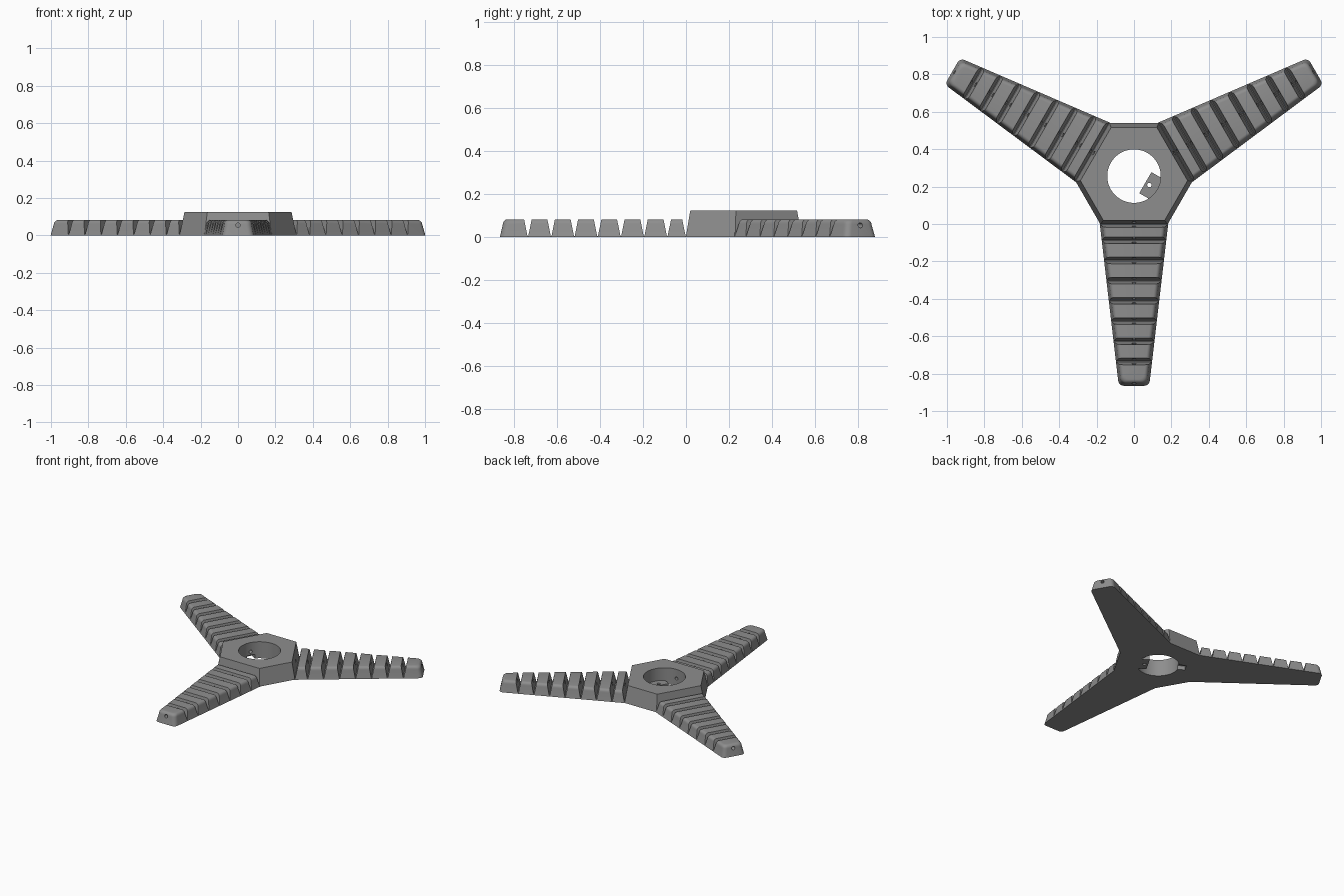
import bpy, bmesh, math
from mathutils import Matrix, Vector

if "Cube" in bpy.data.objects:
    bpy.data.objects.remove(bpy.data.objects["Cube"])

CY = 0.256                       # hub centre on y
ARM_ANGLES = (0, 120, 240)       # first arm points to the front
TIP, ARM_H, HUB_H = 1.121, 0.083, 0.124

grey = bpy.data.materials.new("grey_plastic")
grey.diffuse_color = (0.27, 0.27, 0.27, 1)
grey.use_nodes = True
grey.node_tree.nodes["Principled BSDF"].inputs["Base Color"].default_value = grey.diffuse_color


def placed(angle):
    """Local +x runs outward along an arm."""
    return Matrix.Translation((0, CY, 0)) @ Matrix.Rotation(math.radians(angle - 90), 4, 'Z')


def loft(bm, rings):
    """Closed solid through rings of equal point count."""
    vs = [[bm.verts.new(p) for p in r] for r in rings]
    n = len(vs[0])
    for a, b in zip(vs, vs[1:]):
        for i in range(n):
            j = (i + 1) % n
            bm.faces.new((a[i], a[j], b[j], b[i]))
    bm.faces.new(vs[0][::-1])
    bm.faces.new(vs[-1])


def finish(bm, name, matrix=Matrix()):
    bmesh.ops.recalc_face_normals(bm, faces=bm.faces)
    bm.transform(matrix)
    me = bpy.data.meshes.new(name)
    bm.to_mesh(me)
    bm.free()
    me.materials.append(grey)
    ob = bpy.data.objects.new(name, me)
    bpy.context.collection.objects.link(ob)
    return ob


def cut(ob, cutter):
    bpy.context.view_layer.objects.active = ob
    m = ob.modifiers.new("cut", 'BOOLEAN')
    m.operation, m.solver, m.object = 'DIFFERENCE', 'EXACT', cutter
    bpy.ops.object.modifier_apply(modifier=m.name)
    bpy.data.objects.remove(cutter)


def cylinder(name, r, z0, z1, n, matrix):
    bm = bmesh.new()
    loft(bm, [[(r * math.cos(k * math.tau / n), r * math.sin(k * math.tau / n), z)
               for k in range(n)] for z in (z0, z1)])
    return finish(bm, name, matrix)


def box(name, x0, x1, y, z0, z1, matrix):
    bm = bmesh.new()
    loft(bm, [[(x0, -y, z), (x1, -y, z), (x1, y, z), (x0, y, z)] for z in (z0, z1)])
    return finish(bm, name, matrix)


def cable_bore(angle):
    turn = Matrix.Translation((0, 0, 0.055)) @ Matrix.Rotation(math.pi / 2, 4, 'Y')
    return cylinder("bore_cutter", 0.012, 0.05, 1.2, 16, placed(angle) @ turn)


def arm_ring(z, inset):
    """Tapered plan outline with rounded tip corners."""
    half = lambda d: 0.183 - (d - 0.256) * 0.1133 - inset
    end, r = TIP - inset, 0.03
    side = [(0.225, half(0.225))]
    for k in range(6):
        t = math.pi / 2 * (1 - k / 5)
        side.append((end - r + r * math.cos(t), half(end) - r + r * math.sin(t)))
    return [(x, -y, z) for x, y in side] + [(x, y, z) for x, y in reversed(side)]


def smooth(ob):
    bpy.ops.object.select_all(action='DESELECT')
    ob.select_set(True)
    bpy.context.view_layer.objects.active = ob
    bpy.ops.object.shade_smooth_by_angle(angle=math.radians(30))


# Segmented arms with rounded shoulders, V grooves and a cable bore
for i, angle in enumerate(ARM_ANGLES):
    bm = bmesh.new()
    profile = [(0, 0), (0.058, 0.013)]
    for k in range(1, 6):
        t = k / 5 * math.pi / 2
        profile.append((0.058 + 0.025 * math.sin(t), 0.013 + 0.022 * (1 - math.cos(t))))
    loft(bm, [arm_ring(z, s) for z, s in profile])
    arm = finish(bm, f"arm_{i + 1}", placed(angle))

    bm = bmesh.new()
    for d in [0.256] + [0.343 + 0.108 * k for k in range(7)]:
        loft(bm, [[(d - 0.021, y, 0.1), (d - 0.002, y, 0.006), (d + 0.002, y, 0.006),
                   (d + 0.021, y, 0.1)] for y in (-0.3, 0.3)])
    cut(arm, finish(bm, "groove_cutter", placed(angle)))
    cut(arm, cable_bore(angle))
    smooth(arm)

# Six-sided hub with sloping walls
bm = bmesh.new()
rings = []
for z, d, h in ((0, 0.257, 0.18), (HUB_H, 0.236, 0.164)):
    rings.append([placed(a) @ Vector((d, s * h, z)) for a in ARM_ANGLES for s in (-1, 1)])
loft(bm, rings)
hub = finish(bm, "hub")
cut(hub, cylinder("hole_cutter", 0.143, -0.1, 0.3, 64, placed(0)))
for angle in ARM_ANGLES:
    cut(hub, cable_bore(angle))
# Small pocket on the underside
cut(hub, box("pocket_cutter", 0.1, 0.19, 0.03, -0.05, 0.03, placed(240)))
smooth(hub)

# Mounting tab inside the hole, with a screw hole
tab = box("mounting_tab", 0.07, 0.15, 0.065, 0.0, 0.03, placed(60))
cut(tab, cylinder("screw_cutter", 0.012, -0.1, 0.1, 16,
                  placed(60) @ Matrix.Translation((0.095, 0, 0))))
smooth(tab)
